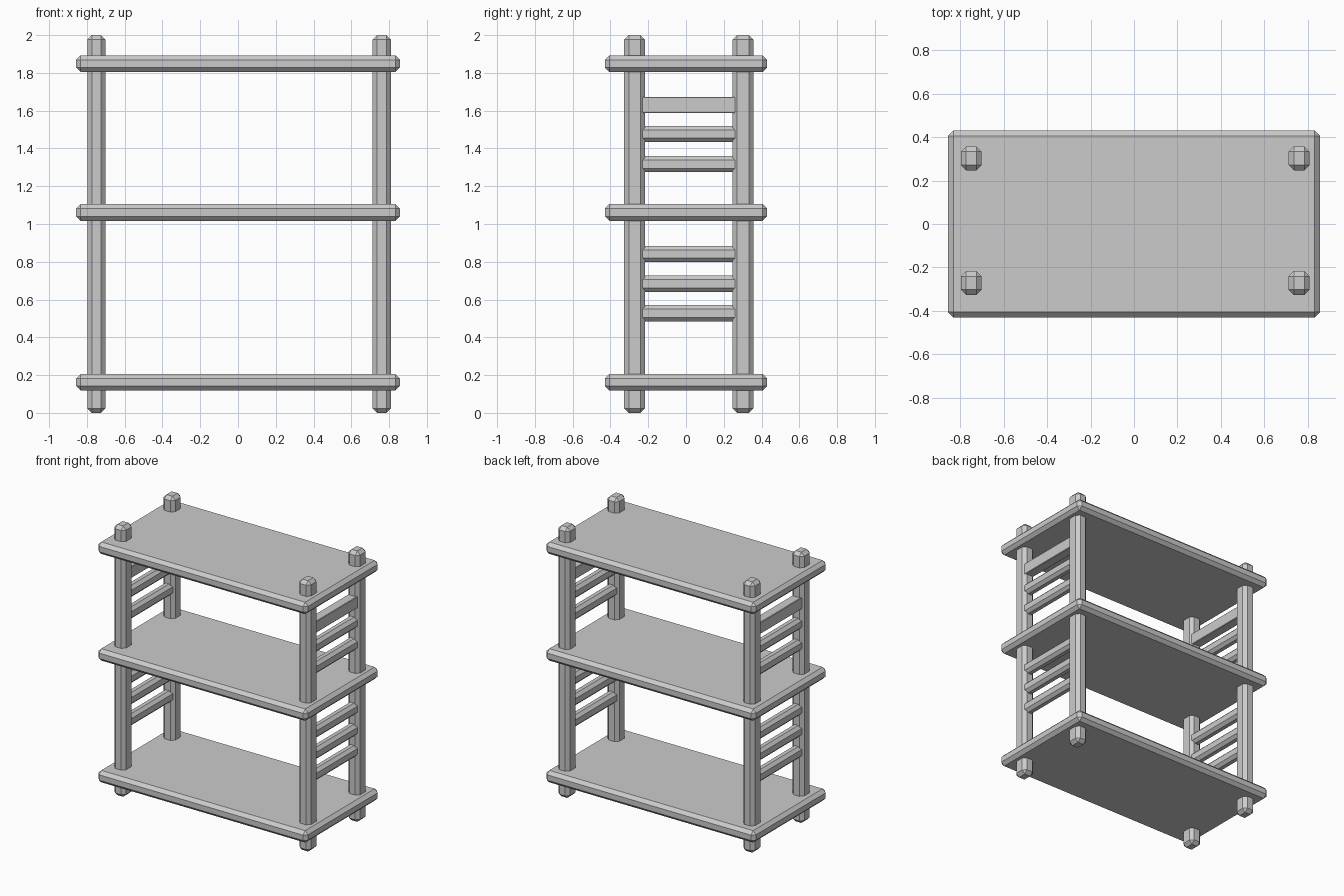
import bpy, bmesh

if "Cube" in bpy.data.objects:
    bpy.data.objects.remove(bpy.data.objects["Cube"])


def beam(name, lo, hi, bevel, lengthwise_only=False):
    """Box between two corners with flat chamfered edges."""
    bm = bmesh.new()
    bmesh.ops.create_cube(bm, size=1)
    for v in bm.verts:
        v.co = [(a + b) / 2 + c * (b - a) for a, b, c in zip(lo, hi, v.co)]
    edges = list(bm.edges)
    if lengthwise_only:  # only the edges running along y
        edges = [e for e in edges if abs(e.verts[0].co.y - e.verts[1].co.y) > 0.1]
    bmesh.ops.bevel(bm, geom=edges, offset=bevel, segments=1,
                    affect='EDGES', clamp_overlap=True)
    bmesh.ops.recalc_face_normals(bm, faces=bm.faces)
    mesh = bpy.data.meshes.new(name)
    bm.to_mesh(mesh)
    bm.free()
    obj = bpy.data.objects.new(name, mesh)
    bpy.context.collection.objects.link(obj)
    return obj


# Three shelf boards
for label, z in (("bottom", 0.162), ("middle", 1.061), ("top", 1.849)):
    beam(f"{label}_shelf", (-0.857, -0.43, z - 0.044), (0.857, 0.43, z + 0.044), 0.024)

for side, x in (("left", -0.75), ("right", 0.761)):
    # Corner posts run through all the shelves
    for end, y in (("front", -0.272), ("back", 0.302)):
        beam(f"{side}_{end}_post", (x - 0.048, y - 0.055, 0), (x + 0.048, y + 0.055, 2), 0.024)
    # Ladder rungs between the posts; the highest is nearly square-edged
    for i, z in enumerate((0.528, 0.684, 0.841, 1.317, 1.476, 1.63)):
        beam(f"{side}_rung_{i + 1}", (x - 0.036, -0.235, z - 0.043),
             (x + 0.036, 0.262, z + 0.043), 0.004 if i == 5 else 0.021, True)
